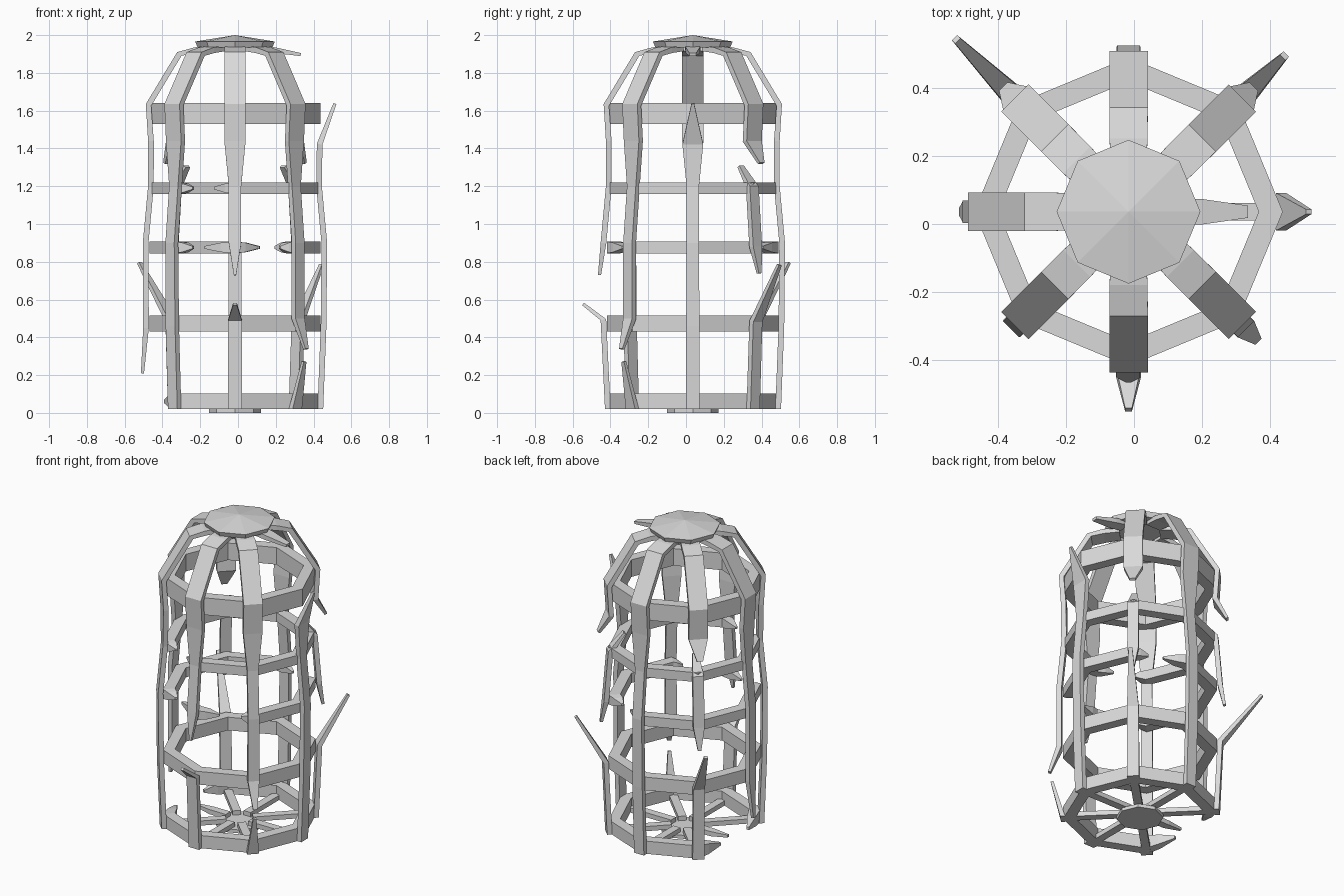
import bpy, bmesh, math
from mathutils import Vector

if "Cube" in bpy.data.objects:
    bpy.data.objects.remove(bpy.data.objects["Cube"])

CX, CY = -0.016, 0.036          # cage axis
grey = bpy.data.materials.new("plain grey")
grey.diffuse_color = (0.7, 0.7, 0.7, 1)
grey.use_nodes = True
grey.node_tree.nodes["Principled BSDF"].inputs["Base Color"].default_value = grey.diffuse_color


def make(name, bm):
    bmesh.ops.recalc_face_normals(bm, faces=bm.faces)
    me = bpy.data.meshes.new(name)
    bm.to_mesh(me)
    bm.free()
    me.materials.append(grey)
    ob = bpy.data.objects.new(name, me)
    bpy.context.collection.objects.link(ob)
    return ob


def loft(name, sections, closed=False):
    """Skin a list of equal-sized point loops."""
    bm = bmesh.new()
    loops = [[bm.verts.new(p) for p in s] for s in sections]
    n = len(loops[0])
    pairs = list(zip(loops, loops[1:]))
    if closed:
        pairs.append((loops[-1], loops[0]))
    else:
        bm.faces.new(loops[0])
        bm.faces.new(loops[-1])
    for a, b in pairs:
        for i in range(n):
            j = (i + 1) % n
            bm.faces.new((a[i], a[j], b[j], b[i]))
    return make(name, bm)


def bar(name, deg, path, thick=0.03):
    """Flat bar in a radial plane; path = (outer radius, z, width), top down."""
    a = math.radians(deg)
    out = Vector((math.cos(a), math.sin(a), 0))
    side = Vector((-math.sin(a), math.cos(a), 0))
    secs = []
    for i, (r, z, w) in enumerate(path):
        p, q = path[max(i - 1, 0)], path[min(i + 1, len(path) - 1)]
        d = Vector((q[0] - p[0], q[1] - p[1])).normalized()
        t = thick if w > 0.045 else thick * 0.55
        ri, zi = r + d.y * t, z - d.x * t
        if z < 0.03:
            zi = z
        c = Vector((CX, CY, 0))
        o = c + out * r + Vector((0, 0, z))
        k = c + out * ri + Vector((0, 0, zi))
        h = side * w / 2
        secs.append([o - h, o + h, k + h, k - h])
    return loft(name, secs)


def corner(u, r):
    """Point on an octagon outline at position u (whole numbers are corners)."""
    k = math.floor(u)
    p, q = (Vector((r * math.cos(math.radians(45 * j)),
                    r * math.sin(math.radians(45 * j)), 0)) for j in (k, k + 1))
    return p.lerp(q, u - k) + Vector((CX, CY, 0))


def ring(name, z0, z1, a=None, b=None, ro=0.453, ri=0.382):
    """Octagonal band; a run from a to b has splintered ends."""
    def sec(u, s=1.0):
        zm, h = (z0 + z1) / 2, (z1 - z0) / 2 * s
        m, t = (ro + ri) / 2, (ro - ri) / 2 * s
        return [corner(u, m + t) + Vector((0, 0, zm - h)), corner(u, m + t) + Vector((0, 0, zm + h)),
                corner(u, m - t) + Vector((0, 0, zm + h)), corner(u, m - t) + Vector((0, 0, zm - h))]
    if a is None:
        return loft(name, [sec(u) for u in range(8)], True)
    ka, kb = math.ceil(a), math.floor(b)
    secs = [sec(a, 0.22), sec(a * 0.45 + ka * 0.55, 0.8)]
    secs += [sec(u) for u in range(ka, kb + 1)]
    secs += [sec(b * 0.45 + kb * 0.55, 0.8), sec(b, 0.22)]
    return loft(name, secs)


def disc(name, r0, r1, z0, z1):
    """Eight-sided disc or cone."""
    bm = bmesh.new()
    bmesh.ops.create_cone(bm, cap_ends=True, segments=8, radius1=r0, radius2=r1, depth=z1 - z0)
    ob = make(name, bm)
    ob.location = (CX, CY, (z0 + z1) / 2)
    # corners must lie on the bars' directions
    v = max((v.co for v in ob.data.vertices), key=lambda c: c.length)
    ob.rotation_euler.z = -math.atan2(v.y, v.x)
    return ob


# roof cap and floor hub
disc("cap_rim", 0.198, 0.211, 1.935, 1.966)
disc("cap_top", 0.211, 0.0, 1.966, 2.0)
disc("floor_hub", 0.137, 0.137, 0.0, 0.022)

# shared stretches of the upright bars
top = [(0.12, 1.945, 0.10), (0.215, 1.935, 0.112), (0.306, 1.91, 0.113), (0.472, 1.635, 0.113), (0.460, 1.44, 0.113)]
mid = [(0.460, 1.2, 0.066), (0.488, 0.9, 0.066)]
low = [(0.484, 0.46, 0.07), (0.467, 0.02, 0.07)]

# whole bars
bar("back_bar", 90, top + mid + low)
bar("front_left_bar", 225, top + mid + low)

# front bar, snapped above the lower hoop
bar("front_bar_upper", 270, top + mid + [(0.502, 0.73, 0.012)])
bar("front_bar_lower", 270, [(0.586, 0.57, 0.02), (0.488, 0.49, 0.072), (0.465, 0.02, 0.075)])

# front right bar, snapped near the floor
bar("front_right_bar_upper", 315, top + mid + [(0.488, 0.5, 0.068), (0.54, 0.34, 0.025)])
bar("front_right_bar_lower", 315, [(0.525, 0.27, 0.02), (0.467, 0.02, 0.07)])

# left bar, snapped off above the floor
bar("left_bar", 180, top + mid + [(0.486, 0.45, 0.066), (0.498, 0.21, 0.02)])

# right bar, top torn away
bar("right_bar", 0, [(0.537, 1.635, 0.014), (0.463, 1.42, 0.11)] + mid + low)
bar("right_bar_stub", 0, [(0.12, 1.95, 0.08), (0.215, 1.935, 0.075), (0.350, 1.905, 0.036)])

# two back diagonal bars, each broken in three
for side, deg, tip_r, tip_z in (("right", 45, 0.655, 0.78), ("left", 135, 0.722, 0.79)):
    bar(f"back_{side}_bar_upper", deg, top + [(0.52, 1.325, 0.035)])
    bar(f"back_{side}_bar_middle", deg, [(0.365, 1.31, 0.035), (0.46, 1.2, 0.066),
                                        (0.486, 0.88, 0.066), (0.505, 0.74, 0.02)])
    bar(f"back_{side}_bar_lower", deg, [(tip_r, tip_z, 0.022), (0.487, 0.48, 0.068), (0.467, 0.02, 0.07)])

# hoops
ring("hoop_top", 1.53, 1.64)
ring("hoop_upper", 1.16, 1.22, 5.63, 13.25)
ring("hoop_middle_back_left", 0.845, 0.907, 1.56, 5.25)
ring("hoop_middle_right", 0.845, 0.907, 6.8, 9.28)
ring("hoop_middle_front", 0.845, 0.907, 5.46, 6.4)
ring("hoop_lower", 0.43, 0.515)
ring("hoop_floor", 0.02, 0.102, 4.4, 11.5)

# floor spokes, the left one broken
for k in range(8):
    if k == 4:
        bar("floor_spoke_broken", 180, [(0.08, 0.05, 0.05), (0.2, 0.05, 0.048), (0.31, 0.05, 0.014)])
    else:
        bar(f"floor_spoke_{k}", 45 * k, [(0.08, 0.05, 0.05), (0.41, 0.05, 0.05)])
